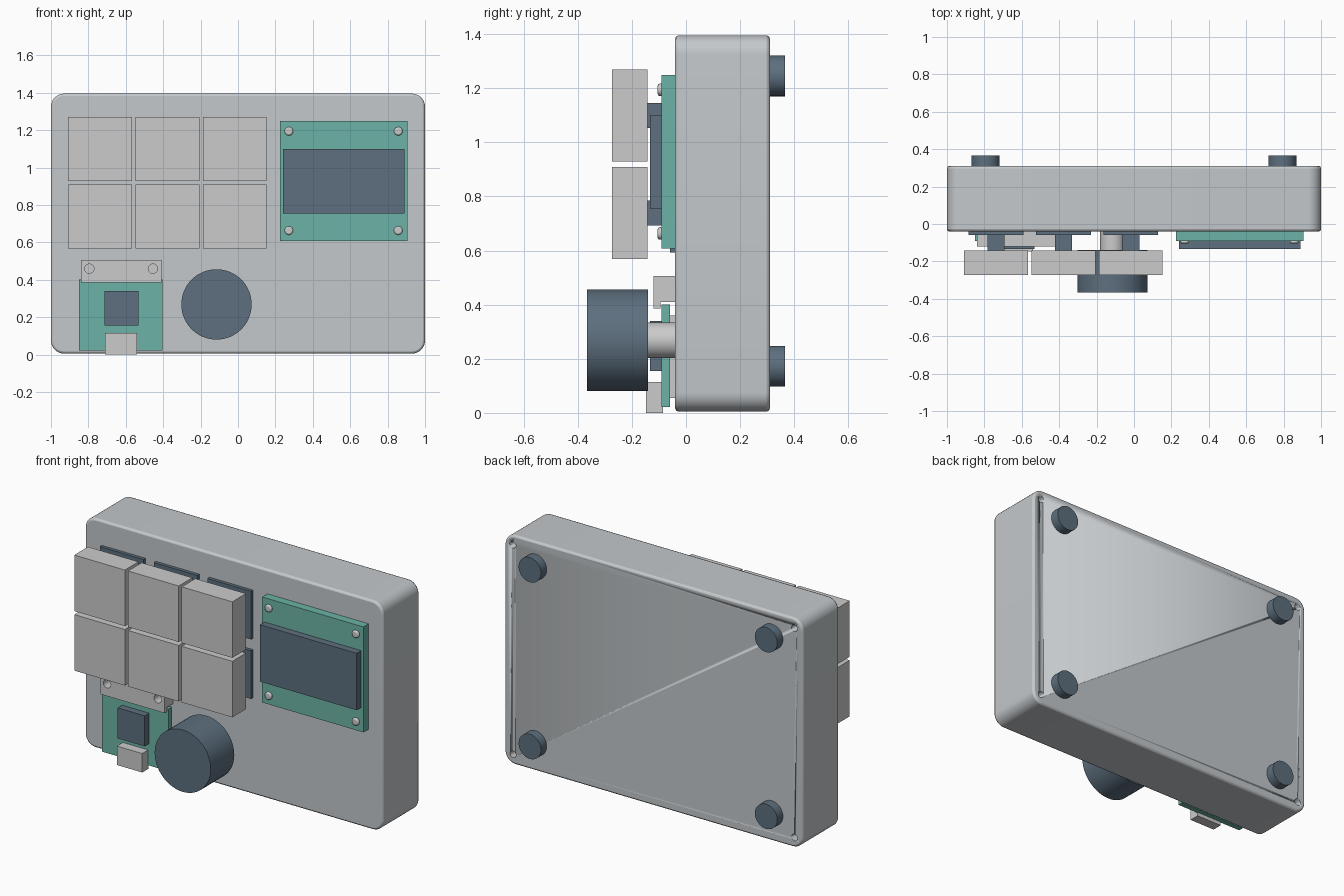
import bpy, bmesh, math
from mathutils import Matrix

if "Cube" in bpy.data.objects:
    bpy.data.objects.remove(bpy.data.objects["Cube"])


def material(name, rgb):
    m = bpy.data.materials.new(name)
    m.diffuse_color = (*rgb, 1)
    m.use_nodes = True
    m.node_tree.nodes["Principled BSDF"].inputs["Base Color"].default_value = m.diffuse_color
    return m


CASE = material("case_grey", (0.55, 0.58, 0.60))
DARK = material("dark_slate", (0.11, 0.16, 0.21))
GREEN = material("board_green", (0.15, 0.45, 0.38))


def finish(bm, name, mat=None, bevel=0, segments=2, smooth=False):
    bmesh.ops.recalc_face_normals(bm, faces=bm.faces)
    mesh = bpy.data.meshes.new(name)
    bm.to_mesh(mesh)
    bm.free()
    obj = bpy.data.objects.new(name, mesh)
    bpy.context.collection.objects.link(obj)
    if mat:
        mesh.materials.append(mat)
    if bevel:
        mod = obj.modifiers.new("bevel", 'BEVEL')
        mod.width = bevel
        mod.segments = segments
        mod.limit_method = 'ANGLE'
        mod.angle_limit = math.radians(40)
    if smooth:
        bpy.ops.object.select_all(action='DESELECT')
        obj.select_set(True)
        bpy.context.view_layer.objects.active = obj
        bpy.ops.object.shade_smooth_by_angle(angle=math.radians(35))
    return obj


def box(name, x, y, z, mat=None, bevel=0):
    """Box from (low, high) ranges on each axis."""
    bm = bmesh.new()
    size = [r[1] - r[0] for r in (x, y, z)]
    mid = [(r[0] + r[1]) / 2 for r in (x, y, z)]
    bmesh.ops.create_cube(bm, size=1, matrix=Matrix.Translation(mid) @ Matrix.Diagonal((*size, 1)))
    return finish(bm, name, mat, bevel)


def disc(name, x, z, radius, y, mat=None, bevel=0, sides=48):
    """Cylinder along y between y[0] and y[1]."""
    bm = bmesh.new()
    place = Matrix.Translation((x, (y[0] + y[1]) / 2, z)) @ Matrix.Rotation(math.pi / 2, 4, 'X')
    bmesh.ops.create_cone(bm, cap_ends=True, segments=sides, radius1=radius, radius2=radius,
                          depth=y[1] - y[0], matrix=place)
    return finish(bm, name, mat, bevel, smooth=True)


def extrude(name, points, offset, mat=None, **kw):
    """Closed profile pushed along an offset vector."""
    bm = bmesh.new()
    face = bm.faces.new([bm.verts.new(p) for p in points])
    new = bmesh.ops.extrude_face_region(bm, geom=[face])["geom"]
    bmesh.ops.translate(bm, vec=offset, verts=[v for v in new if isinstance(v, bmesh.types.BMVert)])
    return finish(bm, name, mat, **kw)


def drill(target, spots, radius, y):
    for i, (x, z) in enumerate(spots):
        cutter = disc(f"{target.name}_hole_cutter_{i}", x, z, radius, y, sides=24)
        cutter.hide_render = True
        cutter.hide_set(True)
        mod = target.modifiers.new("hole", 'BOOLEAN')
        mod.operation = 'DIFFERENCE'
        mod.solver = 'EXACT'
        mod.object = cutter
    # Bake the holes so the cutters can go
    bpy.context.view_layer.update()
    baked = bpy.data.meshes.new_from_object(target.evaluated_get(bpy.context.evaluated_depsgraph_get()))
    cutters = [m.object for m in target.modifiers if m.type == 'BOOLEAN']
    target.modifiers.clear()
    target.data = baked
    for c in cutters:
        bpy.data.objects.remove(c)


# Case: rounded slab with softened rims and screw holes in the back
outline = []
r = 0.07
for cx, cz, start in ((0.93, 1.325, 0), (-0.93, 1.325, 90), (-0.93, 0.075, 180), (0.93, 0.075, 270)):
    for i in range(9):
        a = math.radians(start + 90 * i / 8)
        outline.append((cx + r * math.cos(a), -0.04, cz + r * math.sin(a)))
case = extrude("case", outline, (0, 0.35, 0), CASE, bevel=0.012, smooth=True)
drill(case, [(sx * 0.945, z) for sx in (-1, 1) for z in (0.065, 1.335)], 0.02, (0.25, 0.33))

# Rubber feet on the back
for sx in (-1, 1):
    for z in (0.173, 1.245):
        disc("rubber_foot", sx * 0.793, z, 0.075, (0.305, 0.365), DARK)

# Keys: switch base, stem and cap in a 3 x 2 grid
for x in (-0.738, -0.377, -0.017):
    for z in (1.099, 0.738):
        box("switch_base", (x - 0.146, x + 0.146), (-0.06, -0.035), (z - 0.146, z + 0.146), DARK)
        box("switch_stem", (x - 0.046, x + 0.046), (-0.145, -0.055), (z - 0.046, z + 0.046), DARK)
        box("keycap", (x - 0.17, x + 0.17), (-0.273, -0.142), (z - 0.17, z + 0.17))

# Display board, panel and screws
box("display_board", (0.225, 0.905), (-0.09, -0.06), (0.608, 1.248), GREEN)
box("display_backing", (0.225, 0.905), (-0.06, -0.035), (0.608, 1.248), GREEN)
box("display_panel", (0.24, 0.89), (-0.133, -0.085), (0.755, 1.10), DARK)
for x in (0.272, 0.857):
    for z in (0.663, 1.194):
        disc("display_screw", x, z, 0.023, (-0.105, -0.085), bevel=0.008, sides=24)

# Controller board with chip, connector and support rails
box("controller_board", (-0.85, -0.403), (-0.09, -0.06), (0.022, 0.40), GREEN)
box("controller_chip", (-0.715, -0.533), (-0.133, -0.085), (0.155, 0.34), DARK)
box("usb_socket", (-0.71, -0.54), (-0.147, -0.085), (0.0, 0.115))
for x in (-0.80, -0.455):
    box("support_rail", (x - 0.035, x + 0.035), (-0.06, -0.035), (0.055, 0.36))

# Clamp holding the top edge of the controller board
clamp_profile = [(-0.84, -0.035, 0.505), (-0.84, -0.12, 0.505), (-0.84, -0.12, 0.385),
                 (-0.84, -0.094, 0.385), (-0.84, -0.094, 0.41), (-0.84, -0.035, 0.41)]
clamp = extrude("board_clamp", clamp_profile, (0.43, 0, 0))
drill(clamp, [(-0.795, 0.459), (-0.455, 0.459)], 0.025, (-0.15, -0.045))

# Rotary knob on its shaft
disc("knob_shaft", -0.115, 0.268, 0.066, (-0.145, -0.035), bevel=0.006)
disc("knob", -0.115, 0.268, 0.188, (-0.366, -0.14), DARK, sides=64)
